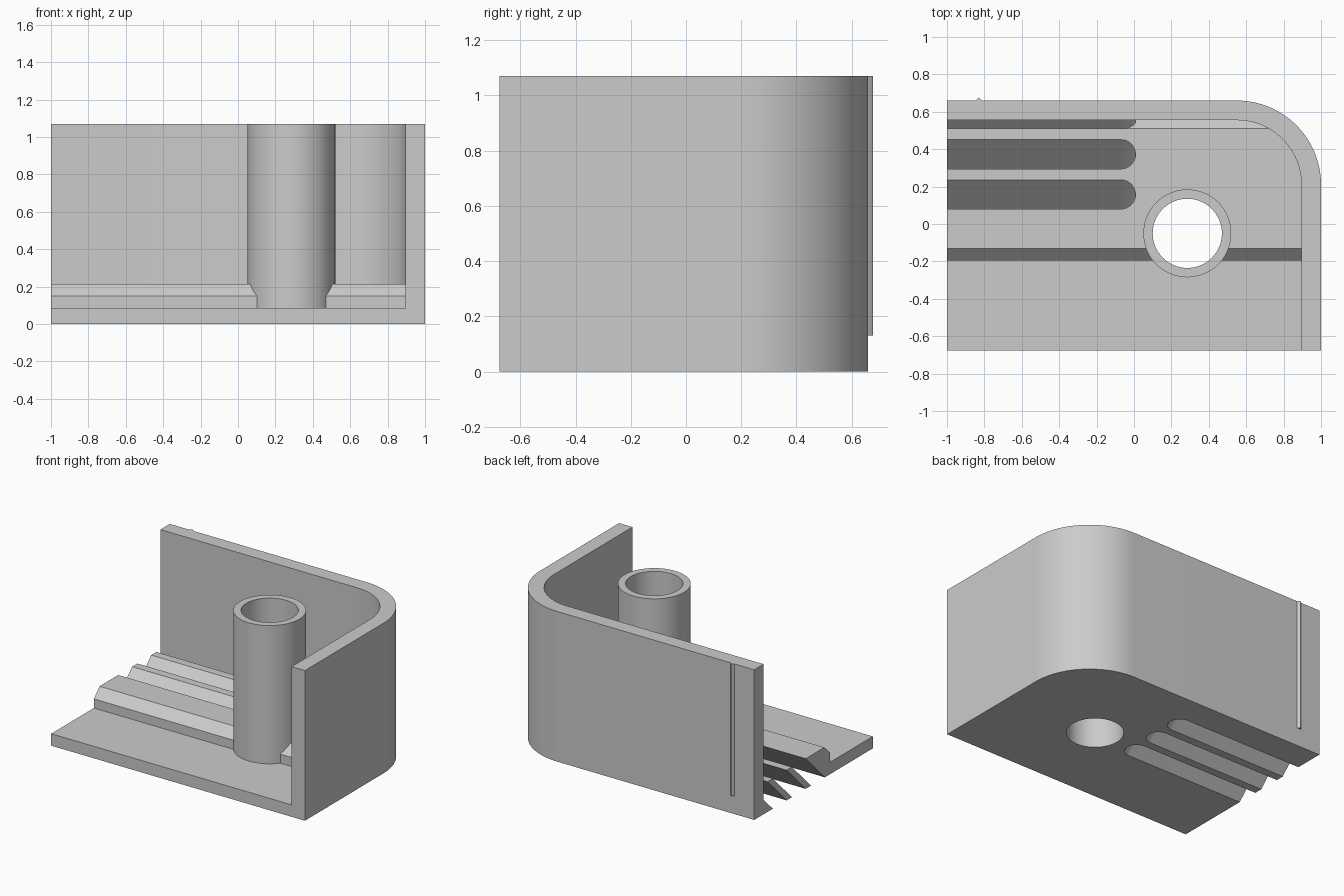
import bpy
import bmesh
from math import cos, sin, pi, radians
from mathutils import Vector

cube = bpy.data.objects.get("Cube")
if cube:
    bpy.data.objects.remove(cube)

# Main dimensions
LEFT, RIGHT, FRONT, BACK = -1.0, 1.0, -0.675, 0.66
HEIGHT, WALL, FLOOR, RIDGE = 1.07, 0.105, 0.085, 0.215
CORNER = 0.45
POST = (0.285, -0.05)

grey = bpy.data.materials.new("light grey plastic")
grey.use_nodes = True
grey.diffuse_color = (0.6, 0.6, 0.6, 1)
grey.node_tree.nodes["Principled BSDF"].inputs["Base Color"].default_value = (0.6, 0.6, 0.6, 1)


def extrude(name, points, direction):
    """Closed prism from a planar outline pushed along a direction."""
    bm = bmesh.new()
    face = bm.faces.new([bm.verts.new(p) for p in points])
    top = bmesh.ops.extrude_face_region(bm, geom=[face], use_keep_orig=True)
    moved = [v for v in top["geom"] if isinstance(v, bmesh.types.BMVert)]
    bmesh.ops.translate(bm, verts=moved, vec=Vector(direction))
    bmesh.ops.recalc_face_normals(bm, faces=bm.faces[:])
    mesh = bpy.data.meshes.new(name)
    bm.to_mesh(mesh)
    bm.free()
    mesh.materials.append(grey)
    obj = bpy.data.objects.new(name, mesh)
    bpy.context.collection.objects.link(obj)
    return obj


def boolean(obj, cutter, operation):
    """Combine the cutter into obj and remove the cutter."""
    mod = obj.modifiers.new("boolean", "BOOLEAN")
    mod.operation, mod.solver, mod.object = operation, "EXACT", cutter
    bpy.context.view_layer.update()
    graph = bpy.context.evaluated_depsgraph_get()
    mesh = bpy.data.meshes.new_from_object(obj.evaluated_get(graph))
    obj.modifiers.clear()
    obj.data = mesh
    bpy.data.objects.remove(cutter)


def arc(cx, cy, r, start, end, steps, z=0.0):
    angles = [start + (end - start) * i / steps for i in range(steps + 1)]
    return [(cx + r * cos(a), cy + r * sin(a), z) for a in angles]


def shell_edge(inset):
    """Outline of the wall from its front end round the corner to its side end."""
    bend = arc(RIGHT - CORNER, BACK - CORNER, CORNER - inset, 0, pi / 2, 24)
    return [(RIGHT - inset, FRONT, 0), *bend, (LEFT, BACK - inset, 0)]


def cylinder(name, radius, bottom, top):
    ring = arc(*POST, radius, 0, 2 * pi, 64, bottom)[:-1]
    return extrude(name, ring, (0, 0, top - bottom))


def plan(name, height):
    return extrude(name, shell_edge(WALL - 0.005) + [(LEFT, FRONT, 0)], (0, 0, height))


# Wall around the back and one side
wall = extrude("curved_wall", shell_edge(0) + shell_edge(WALL)[::-1], (0, 0, HEIGHT))

# Floor plate with a raised, chamfered platform
floor = plan("slotted_floor", FLOOR)
section = [(-0.195, 0), (-0.195, 0.15), (-0.13, RIDGE), (0.51, RIDGE), (0.575, 0.15), (0.575, 0)]
platform = extrude("platform", [(LEFT, y, z) for y, z in section], (RIGHT - LEFT, 0, 0))
boolean(platform, plan("platform_limit", 0.5), "INTERSECT")
boolean(floor, platform, "UNION")

# Three slanted vent slots, open at one end and round at the other
for i in range(3):
    mid, r, low = -0.057 + 0.215 * i, 0.078, -0.1
    end = arc(-0.07, mid + low, r, -pi / 2, pi / 2, 20, low)
    slot = [(-1.2, mid + low - r, low), *end, (-1.2, mid + low + r, low)]
    boolean(floor, extrude("slot_cutter", slot, (0, 0.5, 0.5)), "DIFFERENCE")

# Hollow post through the floor
boolean(floor, cylinder("post_hole", 0.21, -0.2, 0.5), "DIFFERENCE")
post = cylinder("hollow_post", 0.235, 0, HEIGHT)
boolean(post, cylinder("bore", 0.185, -0.2, HEIGHT + 0.2), "DIFFERENCE")

# Small locating rib on the back
rib = extrude("locating_rib", [(-0.85, BACK - 0.01, 0.13), (-0.846, BACK, 0.13), (-0.83, 0.677, 0.13),
                               (-0.814, BACK, 0.13), (-0.81, BACK - 0.01, 0.13)], (0, 0, HEIGHT - 0.13))

# Smooth the rounded faces, keep the edges crisp
bpy.ops.object.select_all(action="DESELECT")
for obj in (wall, floor, post, rib):
    obj.select_set(True)
bpy.context.view_layer.objects.active = wall
bpy.ops.object.shade_smooth_by_angle(angle=radians(30))
